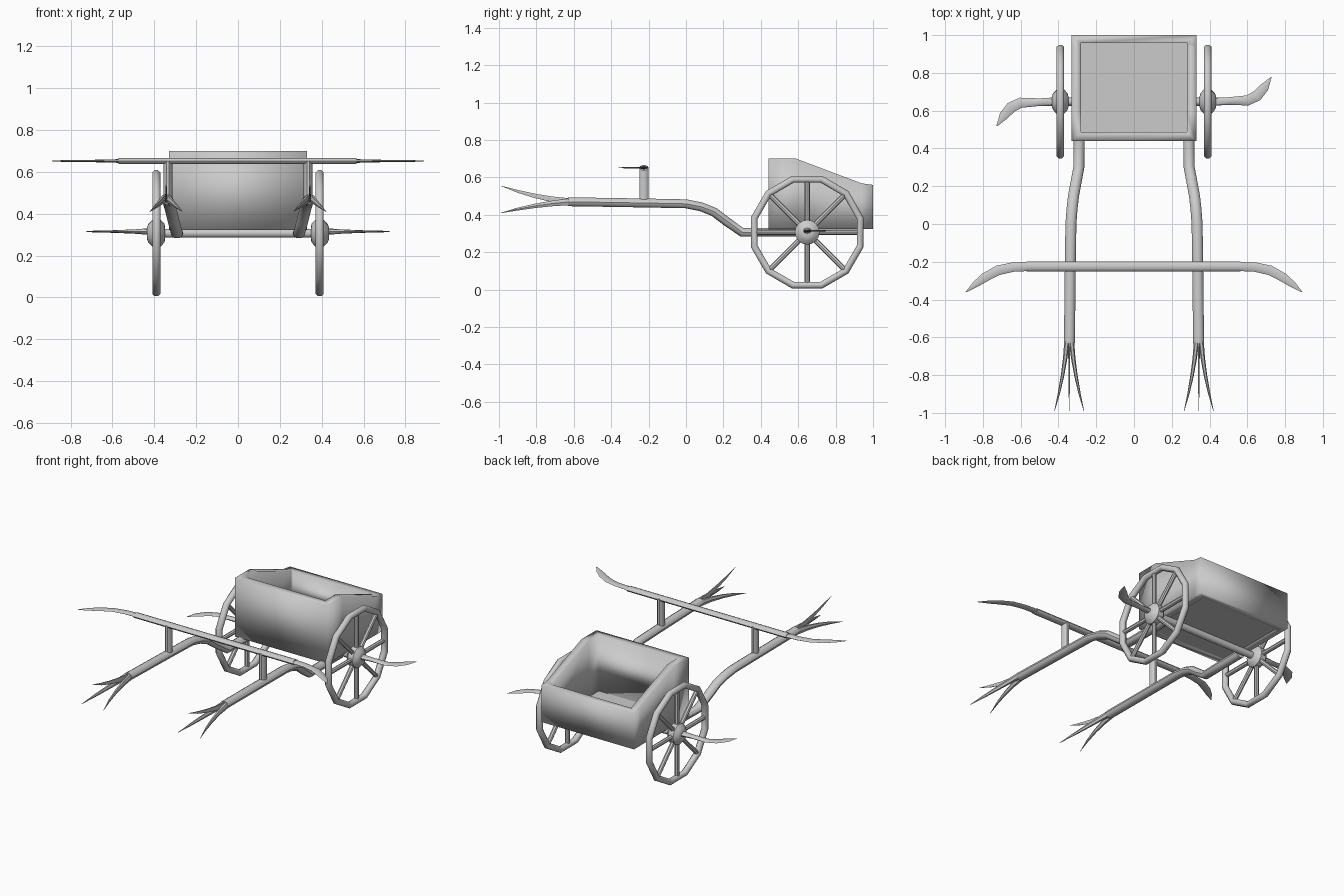
import bpy, bmesh, math
from mathutils import Vector

if "Cube" in bpy.data.objects:
    bpy.data.objects.remove(bpy.data.objects["Cube"])

grey = bpy.data.materials.new("plain_grey")
grey.diffuse_color = (0.6, 0.6, 0.6, 1)
grey.use_nodes = True
grey.node_tree.nodes["Principled BSDF"].inputs["Base Color"].default_value = grey.diffuse_color


def finish(name, bm, angle=40):
    bmesh.ops.recalc_face_normals(bm, faces=bm.faces[:])
    me = bpy.data.meshes.new(name)
    bm.to_mesh(me)
    bm.free()
    ob = bpy.data.objects.new(name, me)
    bpy.context.collection.objects.link(ob)
    me.materials.append(grey)
    bpy.ops.object.select_all(action='DESELECT')
    ob.select_set(True)
    bpy.context.view_layer.objects.active = ob
    bpy.ops.object.shade_smooth_by_angle(angle=math.radians(angle))
    return ob


def sweep(name, pts, radii, up=(0, 0, 1), sides=8):
    """Tube along pts; radii are (sideways, upward) half sizes at each point."""
    pts = [Vector(p) for p in pts]
    bm = bmesh.new()
    rings = []
    for i, (p, (a, b)) in enumerate(zip(pts, radii)):
        t = (pts[min(i + 1, len(pts) - 1)] - pts[max(i - 1, 0)]).normalized()
        side = t.cross(Vector(up)).normalized()
        top = side.cross(t)
        angles = [math.tau * k / sides for k in range(sides)]
        rings.append([bm.verts.new(p + side * a * math.cos(w) + top * b * math.sin(w)) for w in angles])
    for r, q in zip(rings, rings[1:]):
        for k in range(sides):
            bm.faces.new((r[k], r[(k + 1) % sides], q[(k + 1) % sides], q[k]))
    bm.faces.new(rings[0])
    bm.faces.new(rings[-1])
    return finish(name, bm)


def rod(name, p, q, a, b=None, up=(0, 0, 1), sides=10):
    return sweep(name, [p, q], [(a, b or a)] * 2, up, sides)


# Tub: a wall loop that steps down towards the back
def tub_ring(bm, x, ys, zs):
    half = [bm.verts.new((x, y, z)) for y, z in zip(ys, zs)]
    other = [bm.verts.new((-x, y, z)) for y, z in zip(ys, zs)]
    return half + other[::-1]


bm = bmesh.new()
outer_y, inner_y = (0.44, 0.59, 0.94, 1.0), (0.487, 0.59, 0.94, 0.957)
top_z, low_z = (0.70, 0.70, 0.568, 0.56), (0.323,) * 4
loops = [tub_ring(bm, 0.33, outer_y, low_z), tub_ring(bm, 0.33, outer_y, top_z),
         tub_ring(bm, 0.28, inner_y, top_z), tub_ring(bm, 0.28, inner_y, low_z)]
for i in range(4):
    r, q = loops[i], loops[(i + 1) % 4]
    for k in range(8):
        bm.faces.new((r[k], r[(k + 1) % 8], q[(k + 1) % 8], q[k]))
finish("tub_walls", bm, 180)

# Tub floor
bm = bmesh.new()
bmesh.ops.create_cube(bm, size=1)
for v in bm.verts:
    v.co = Vector((v.co.x * 0.57, 0.722 + v.co.y * 0.48, 0.332 + v.co.z * 0.016))
finish("tub_floor", bm)

# Axle
WY, WZ = 0.648, 0.307
rod("axle", (-0.40, WY, WZ), (0.40, WY, WZ), 0.022)

for s, tag in ((-1, "left"), (1, "right")):
    # Wheel rim: twelve-sided ring with a round section
    bm = bmesh.new()
    rings = []
    for i in range(12):
        w = math.radians(15 + 30 * i)
        ring = []
        for k in range(8):
            u = math.tau * (k + 0.5) / 8
            r = 0.293 + 0.02 * math.cos(u)
            ring.append(bm.verts.new((s * 0.39 + 0.021 * math.sin(u),
                                      WY + r * math.cos(w), WZ + r * math.sin(w))))
        rings.append(ring)
    for i in range(12):
        r, q = rings[i], rings[(i + 1) % 12]
        for k in range(8):
            bm.faces.new((r[k], r[(k + 1) % 8], q[(k + 1) % 8], q[k]))
    finish(tag + "_wheel_rim", bm, 50)

    # Spokes
    for i in range(8):
        w = math.tau * i / 8
        c, n = math.cos(w), math.sin(w)
        rod(f"{tag}_spoke_{i + 1}", (s * 0.39, WY + 0.04 * c, WZ + 0.04 * n),
            (s * 0.39, WY + 0.285 * c, WZ + 0.285 * n), 0.014, up=(1, 0, 0), sides=8)

    # Hub
    profile = [(0.348, 0.03), (0.352, 0.045), (0.372, 0.066), (0.408, 0.066), (0.428, 0.045), (0.435, 0.028)]
    sweep(tag + "_hub", [(s * x, WY, WZ) for x, _ in profile], [(r, r) for _, r in profile], sides=16)

    # Curved axle blade, turned half a circle from one side to the other
    path = [(0.42, 0), (0.50, 0.003), (0.60, 0.006), (0.65, 0.03), (0.69, 0.075), (0.727, 0.13)]
    sizes = [(0.022, 0.016), (0.020, 0.010), (0.027, 0.006), (0.029, 0.005), (0.024, 0.004), (0.002, 0.001)]
    sweep(tag + "_axle_blade", [(s * x, WY + s * y, WZ + 0.008) for x, y in path], sizes)

    # Shaft pole
    path = [(0.29, 0.62, 0.307), (0.29, 0.44, 0.307), (0.292, 0.30, 0.306), (0.307, 0.22, 0.362),
            (0.32, 0.15, 0.415), (0.328, 0.08, 0.443), (0.334, 0.0, 0.459), (0.337, -0.2, 0.463), (0.342, -0.63, 0.470)]
    sweep(tag + "_pole", [(s * x, y, z) for x, y, z in path], [(0.029, 0.025)] * len(path), sides=10)

    # Three claws on the pole tip: two spreading down, one rising
    for kind, dx, dz in (("inner", -0.078, -0.06), ("outer", 0.078, -0.06), ("upper", 0.0, 0.085)):
        pts, sizes = [], []
        for i in range(5):
            f = i / 4
            bow = 0.45 * f + 0.55 * f * f
            start = 0.012 if dx > 0 else -0.012 if dx < 0 else 0
            pts.append((s * (0.343 + start + (dx - start) * bow), -0.62 - 0.37 * f, 0.470 + dz * bow))
            thick = (1 - f) ** 0.7
            sizes.append(((0.005 if dx == 0 else 0.013) * thick + 0.001, 0.02 * thick + 0.001))
        sweep(f"{tag}_{kind}_claw", pts, sizes, sides=6)

    # Post holding the crossbar
    rod(tag + "_post", (s * 0.335, -0.225, 0.47), (s * 0.335, -0.225, 0.655), 0.021, 0.026, up=(0, 1, 0))

    # Curved crossbar blade
    path = [(0.56, -0.225), (0.64, -0.228), (0.72, -0.245), (0.79, -0.283), (0.84, -0.32), (0.89, -0.36)]
    sizes = [(0.024, 0.009), (0.025, 0.007), (0.026, 0.005), (0.024, 0.005), (0.017, 0.004), (0.002, 0.001)]
    sweep(tag + "_crossbar_blade", [(s * x, y, 0.652) for x, y in path], sizes)

# Crossbar
rod("crossbar", (-0.57, -0.225, 0.651), (0.565, -0.225, 0.651), 0.026, 0.015)
